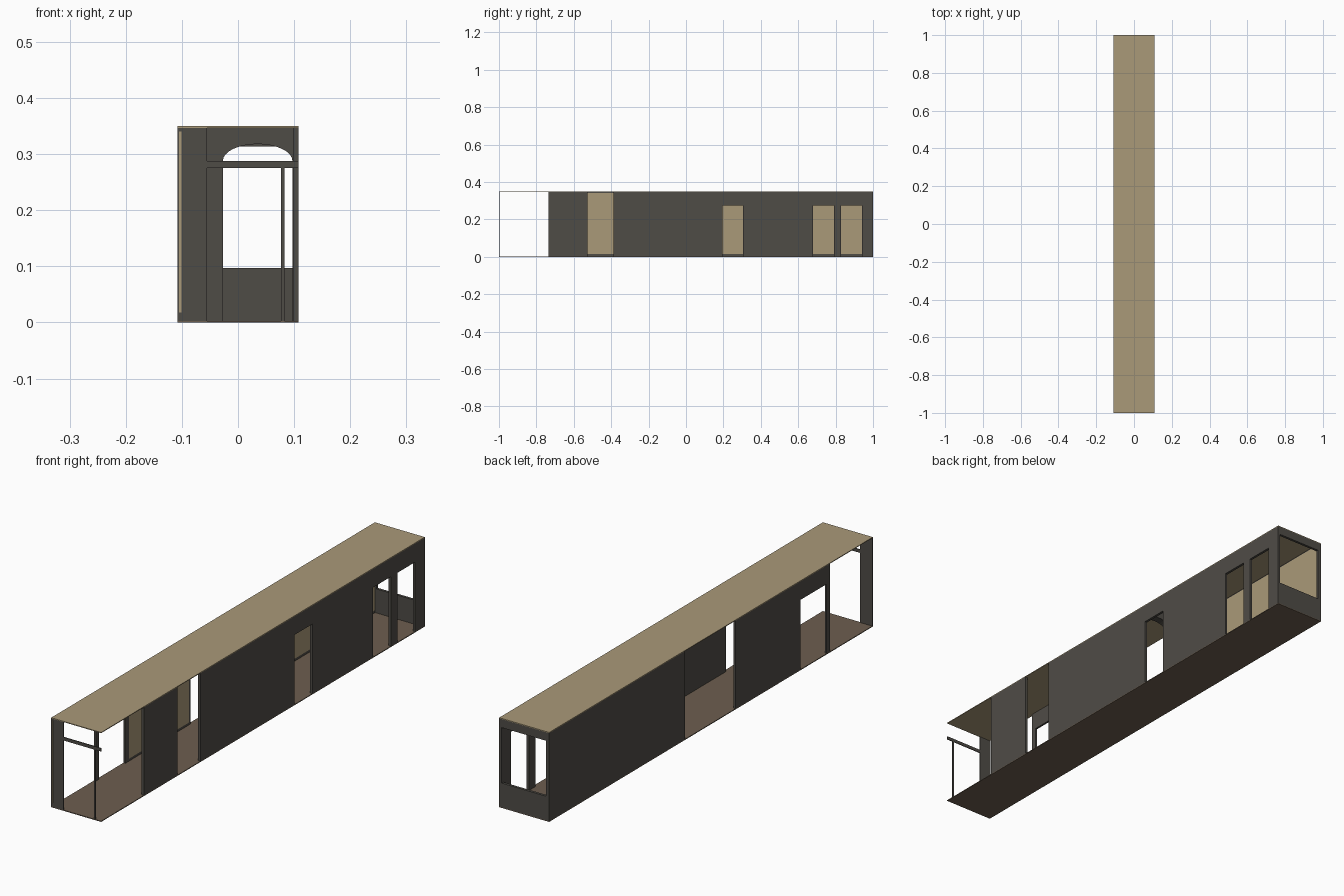
import bpy, bmesh, math

cube = bpy.data.objects.get("Cube")
if cube:
    bpy.data.objects.remove(cube)


def material(name, rgb):
    m = bpy.data.materials.new(name)
    m.use_nodes = True
    m.diffuse_color = (*rgb, 1)
    m.node_tree.nodes["Principled BSDF"].inputs["Base Color"].default_value = (*rgb, 1)
    return m


DARK = material("dark grey", (0.078, 0.072, 0.062))
TAN = material("tan", (0.40, 0.32, 0.19))
BROWN = material("brown", (0.153, 0.112, 0.078))

W, H = 0.108, 0.35       # half width and height
IN = 0.098               # inner half width
T = 0.003                # thickness of the floor and roof sheets
DOOR = 0.275             # door head height


def finish(name, bm, mat):
    bmesh.ops.recalc_face_normals(bm, faces=bm.faces)
    mesh = bpy.data.meshes.new(name)
    bm.to_mesh(mesh)
    bm.free()
    mesh.materials.append(mat)
    ob = bpy.data.objects.new(name, mesh)
    bpy.context.collection.objects.link(ob)
    return ob


def box(name, x, y, z, mat=DARK):
    bm = bmesh.new()
    bmesh.ops.create_cube(bm, size=1)
    for v in bm.verts:
        v.co = [a + (b - a) * (c + 0.5) for (a, b), c in zip((x, y, z), v.co)]
    return finish(name, bm, mat)


def extrude_profile(name, points, y0, y1, mat):
    bm = bmesh.new()
    face = bm.faces.new([bm.verts.new((x, y0, z)) for x, z in points])
    new = bmesh.ops.extrude_face_region(bm, geom=[face])["geom"]
    bmesh.ops.translate(bm, vec=(0, y1 - y0, 0),
                        verts=[g for g in new if isinstance(g, bmesh.types.BMVert)])
    return finish(name, bm, mat)


# Floor and roof sheets
box("floor", (-W, W), (-1, 1), (0, T), BROWN)
box("roof", (-W, W), (-1, 1), (H - T, H), TAN)
LOW, TOP = T, H - T

# Side wall with four openings
side = (IN, W)
for i, (a, b) in enumerate([(-0.735, -0.527), (-0.387, -0.145), (-0.145, 0.195),
                            (0.305, 0.68), (0.79, 0.83), (0.94, 1)]):
    box(f"left_wall_panel_{i + 1}", side, (a, b), (LOW, TOP))
for i, (a, b) in enumerate([(0.195, 0.305), (0.68, 0.79), (0.83, 0.94)]):
    box(f"left_door_header_{i + 1}", side, (a, b), (DOOR, TOP))

# Opposite wall, lined on the inside
other = (-W, -0.1)
lining = (-0.1, -IN)
for i, (a, b) in enumerate([(-0.554, -0.152), (0.16, 1)]):
    box(f"right_wall_panel_{i + 1}", other, (a, b), (LOW, TOP))
    box(f"right_wall_lining_{i + 1}", lining, (a + 0.022, b - 0.012), (0.014, H - 0.008), TAN)
box("right_door_header", other, (-0.715, -0.554), (DOOR, TOP))
box("right_door_post", other, (-0.735, -0.715), (LOW, TOP))

# Cross partition with an arched opening
cx, rx, spring, rise = 0.035, 0.062, 0.288, 0.03
arch = [(cx + rx * math.cos(math.pi * i / 16), spring + rise * math.sin(math.pi * i / 16))
        for i in range(17)]
outline = [(IN, LOW), (IN, TOP), (-0.1, TOP), (-0.1, LOW), (cx - rx, LOW)]
extrude_profile("arched_partition", outline + arch[::-1] + [(cx + rx, LOW)], 0.165, 0.195, DARK)

# Back wall around its window
back = (0.99, 1)
box("back_lower_panel", (-IN, IN), back, (LOW, 0.097))
box("back_header", (-IN, IN), back, (0.314, TOP))
box("back_corner_post", (-0.1, -0.094), back, (LOW, TOP))

# Open front frame
front = (-1, -0.997)
box("front_post", (-W, -0.055), front, (LOW, TOP))
box("front_crossbar", (-0.055, W), front, (DOOR, 0.288))
box("front_pole", (0.077, 0.083), front, (LOW, DOOR))
box("front_post_strip", (-0.105, -0.101), (-1.0005, -1), (0.018, 0.34), TAN)
